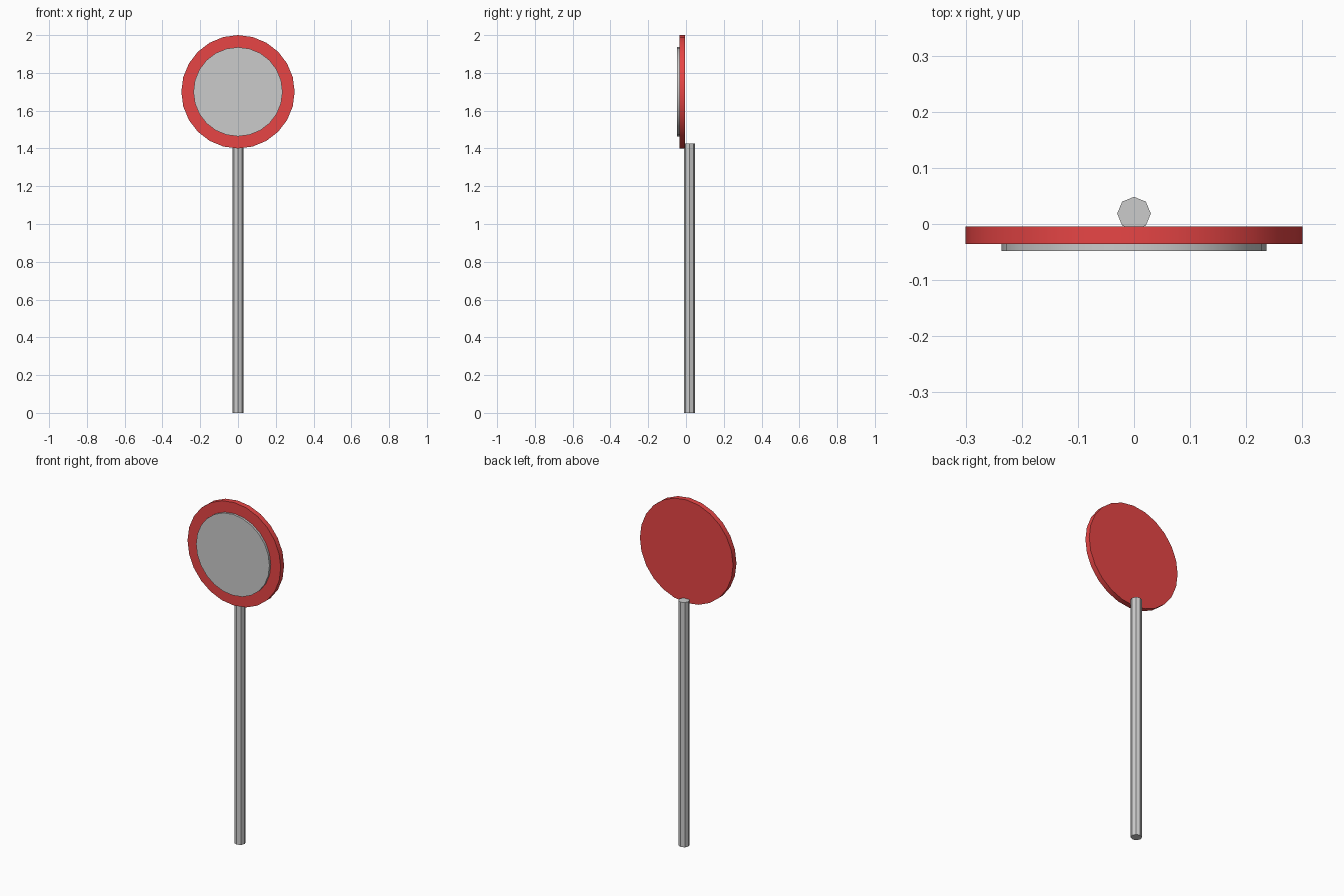
import bpy, math

if "Cube" in bpy.data.objects:
    bpy.data.objects.remove(bpy.data.objects["Cube"])

red = bpy.data.materials.new("red_paint")
red.diffuse_color = (0.8, 0.06, 0.06, 1)
red.use_nodes = True
red.node_tree.nodes["Principled BSDF"].inputs["Base Color"].default_value = red.diffuse_color


def cylinder(name, radius, depth, center, sides, facing_front=False, material=None):
    rot = (math.pi / 2, 0, 0) if facing_front else (0, 0, 0)
    bpy.ops.mesh.primitive_cylinder_add(vertices=sides, radius=radius, depth=depth,
                                        location=center, rotation=rot)
    ob = bpy.context.object
    ob.name = name
    if material:
        ob.data.materials.append(material)
    bpy.ops.object.shade_smooth_by_angle(angle=math.radians(30))
    return ob


def front_disc(name, radius, y_front, y_back, material=None):
    return cylinder(name, radius, y_back - y_front, (0, (y_front + y_back) / 2, 1.7),
                    24, True, material)


# Eight-sided post standing behind the plate
cylinder("post", 0.03, 1.425, (0, 0.0185, 0.7125), 8)
# Red round plate
front_disc("sign_plate", 0.3, -0.0355, -0.0045, red)
# Raised plain grey face
front_disc("sign_face", 0.236, -0.048, -0.0355)
